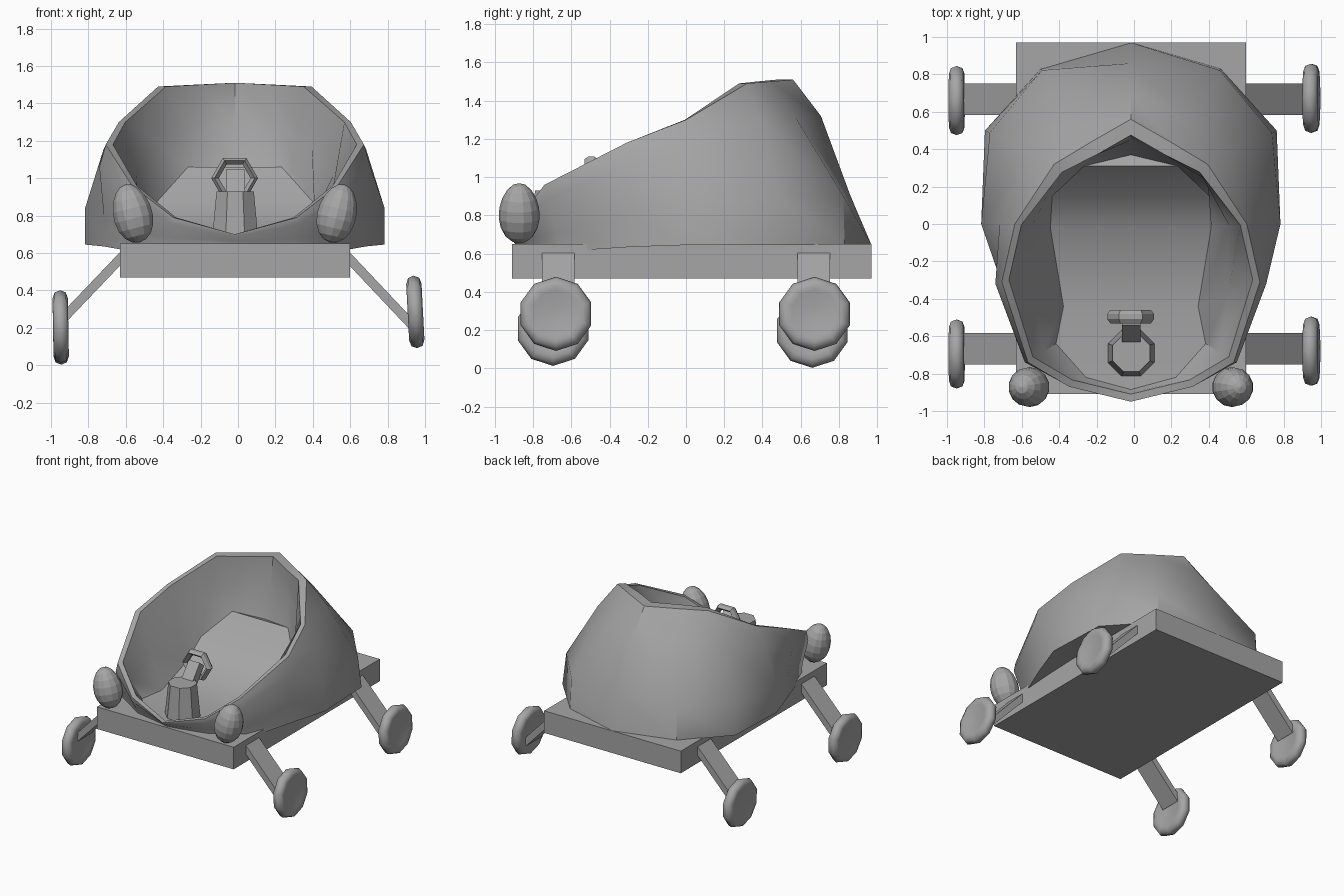
import bpy, bmesh, math
from mathutils import Vector, Matrix

if "Cube" in bpy.data.objects:
    bpy.data.objects.remove(bpy.data.objects["Cube"])

CX = -0.017  # centre line of the cart
grey = bpy.data.materials.new("grey")
grey.diffuse_color = (0.38, 0.38, 0.38, 1)
grey.use_nodes = True
grey.node_tree.nodes["Principled BSDF"].inputs["Base Color"].default_value = grey.diffuse_color


def finish(name, bm, smooth=None):
    bmesh.ops.recalc_face_normals(bm, faces=bm.faces[:])
    me = bpy.data.meshes.new(name)
    bm.to_mesh(me)
    bm.free()
    me.materials.append(grey)
    ob = bpy.data.objects.new(name, me)
    bpy.context.collection.objects.link(ob)
    if smooth:
        bpy.ops.object.select_all(action='DESELECT')
        ob.select_set(True)
        bpy.context.view_layer.objects.active = ob
        bpy.ops.object.shade_smooth_by_angle(angle=math.radians(smooth))
    return ob


def box(name, centre, size, rot=None):
    bm = bmesh.new()
    m = Matrix.Translation(centre) @ (rot or Matrix()) @ Matrix.Diagonal((*size, 1))
    bmesh.ops.create_cube(bm, size=1, matrix=m)
    return finish(name, bm)


def bridge(bm, a, b):
    n = len(a)
    for i in range(n):
        j = (i + 1) % n
        bm.faces.new((a[i], a[j], b[j], b[i]))


def cross_strips(bm, ring):
    # fill a mirrored ring with strips running from side to side
    n = len(ring)
    h = n // 2
    bm.faces.new((ring[0], ring[1], ring[-1]))
    for k in range(1, h - 1):
        bm.faces.new((ring[k], ring[k + 1], ring[n - k - 1], ring[n - k]))
    bm.faces.new((ring[h - 1], ring[h], ring[h + 1]))


# body tub: half columns from back to nose:
# rim, base, floor edge, rim width, how far out the lower wall stands
columns = [
    ((0, .56, 1.51), (0, .97, .645), (0, .37, 1.04), .085, .73),
    ((.21, .44, 1.50), (.48, .83, .645), (.25, .31, 1.06), .075, .98),
    ((.41, .32, 1.49), (.78, .50, .645), (.42, .15, .87), .06, .93),
    ((.62, 0, 1.30), (.80, 0, .645), (.43, -.02, .73), .035, 1.0),
    ((.69, -.31, 1.18), (.70, -.29, .635), (.36, -.44, .675), .04, 1.0),
    ((.55, -.74, .96), (.56, -.66, .61), (.40, -.64, .67), .04, .8),
    ((.33, -.87, .79), (.31, -.82, .63), (.24, -.82, .67), .04, .8),
    ((0, -.95, .70), (0, -.89, .645), (0, -.885, .67), .04, .8),
]


def column_points(top, base, floor, width, stand):
    top, base, floor = Vector(top), Vector(base), Vector(floor)
    out = Vector((base.x, base.y, 0)).normalized()
    h = (top.z - base.z) / 0.86
    high = top.lerp(base, 0.22) + out * 0.055 * h
    low = top.lerp(base, stand)
    low.z = top.z + (base.z - top.z) * 0.70
    radial = Vector((top.x, top.y + 0.1, 0)).normalized()
    rim = top - radial * width
    wall = rim.lerp(floor, 0.5) + radial * 0.025 * h
    return [base, low, high, top, rim, wall, floor]


bm = bmesh.new()
half = [column_points(*c) for c in columns]
rings = []
for r in range(7):
    pts = [c[r] for c in half]
    pts += [Vector((-p.x, p.y, p.z)) for p in pts[-2:0:-1]]
    rings.append([bm.verts.new((p.x + CX, p.y, p.z)) for p in pts])
for a, b in zip(rings, rings[1:]):
    bridge(bm, a, b)
cross_strips(bm, rings[0])
cross_strips(bm, rings[-1])
finish("body_tub", bm, 38)

# chassis slab
box("chassis", (CX, 0.03, 0.56), (1.23, 1.88, 0.18))


def lathe_x(name, profile, sides, matrix, smooth):
    # spin (offset, radius) points about the x axis, capped at both ends
    bm = bmesh.new()
    loops = []
    for x, r in profile:
        loops.append([bm.verts.new(matrix @ Vector((x, r * math.sin(a), -r * math.cos(a))))
                      for a in (2 * math.pi * i / sides for i in range(sides))])
    for a, b in zip(loops, loops[1:]):
        bridge(bm, a, b)
    bm.faces.new(loops[0])
    bm.faces.new(loops[-1])
    return finish(name, bm, smooth)


# wheels and slanted struts; the left pair hangs lower
tyre = [(-.024, .02), (-.036, .125), (-.041, .15), (-.03, .182), (0, .194),
        (.03, .182), (.041, .15), (.036, .125), (.024, .02)]
wheels = [("front_left", -1, -.695, .207), ("front_right", 1, -.68, .285),
          ("back_left", -1, .66, .197), ("back_right", 1, .672, .285)]
for label, side, y, z in wheels:
    tilt = math.radians(-3 if side > 0 else -1)
    place = Matrix.Translation((.948 * side, y, z)) @ Matrix.Rotation(tilt, 4, 'Y')
    lathe_x("wheel_" + label, tyre, 10, place, 50)
    sy = math.copysign(.667, y)
    a = Vector((.56 * side + CX, sy, .625))
    b = Vector((.93 * side, sy, .215 if side > 0 else .255))
    d = b - a
    rot = Matrix.Rotation(math.atan2(-d.z, d.x), 4, 'Y')
    box("strut_" + label, (a + b) / 2, (d.length, .17, .05), rot)

# egg-shaped headlights leaning outward
for label, side in (("left", -1), ("right", 1)):
    bm = bmesh.new()
    bmesh.ops.create_uvsphere(bm, u_segments=14, v_segments=9, radius=1)
    for v in bm.verts:
        k = 1 - 0.08 * v.co.z
        v.co = Vector((v.co.x * .107 * k, v.co.y * .107 * k, v.co.z * .16))
    bm.transform(Matrix.Translation((CX + .547 * side, -.872, .812))
                 @ Matrix.Rotation(math.radians(14 * side), 4, 'Y'))
    finish("headlight_" + label, bm)

# steering post
bm = bmesh.new()
bmesh.ops.create_cone(bm, cap_ends=True, segments=8, radius1=.135, radius2=.108, depth=.27,
                      matrix=Matrix.Translation((-.015, -.69, .795))
                      @ Matrix.Rotation(math.pi / 8, 4, 'Z'))
finish("steering_post", bm)

# steering shaft
box("steering_shaft", (-.015, -.575, .945), (.10, .07, .20),
    Matrix.Rotation(math.radians(-38), 4, 'X'))

# six-sided steering wheel ring
bm = bmesh.new()
section = [(.125, -.014), (.125, .014), (.108, .036), (.085, .014), (.085, -.014), (.108, -.036)]
loops = []
for i in range(6):
    a = math.pi * i / 3
    loops.append([bm.verts.new((-.018 + r * math.cos(a), -.495 + w, 1.0 + r * math.sin(a)))
                  for r, w in section])
for i in range(6):
    bridge(bm, loops[i], loops[(i + 1) % 6])
finish("steering_wheel", bm)
